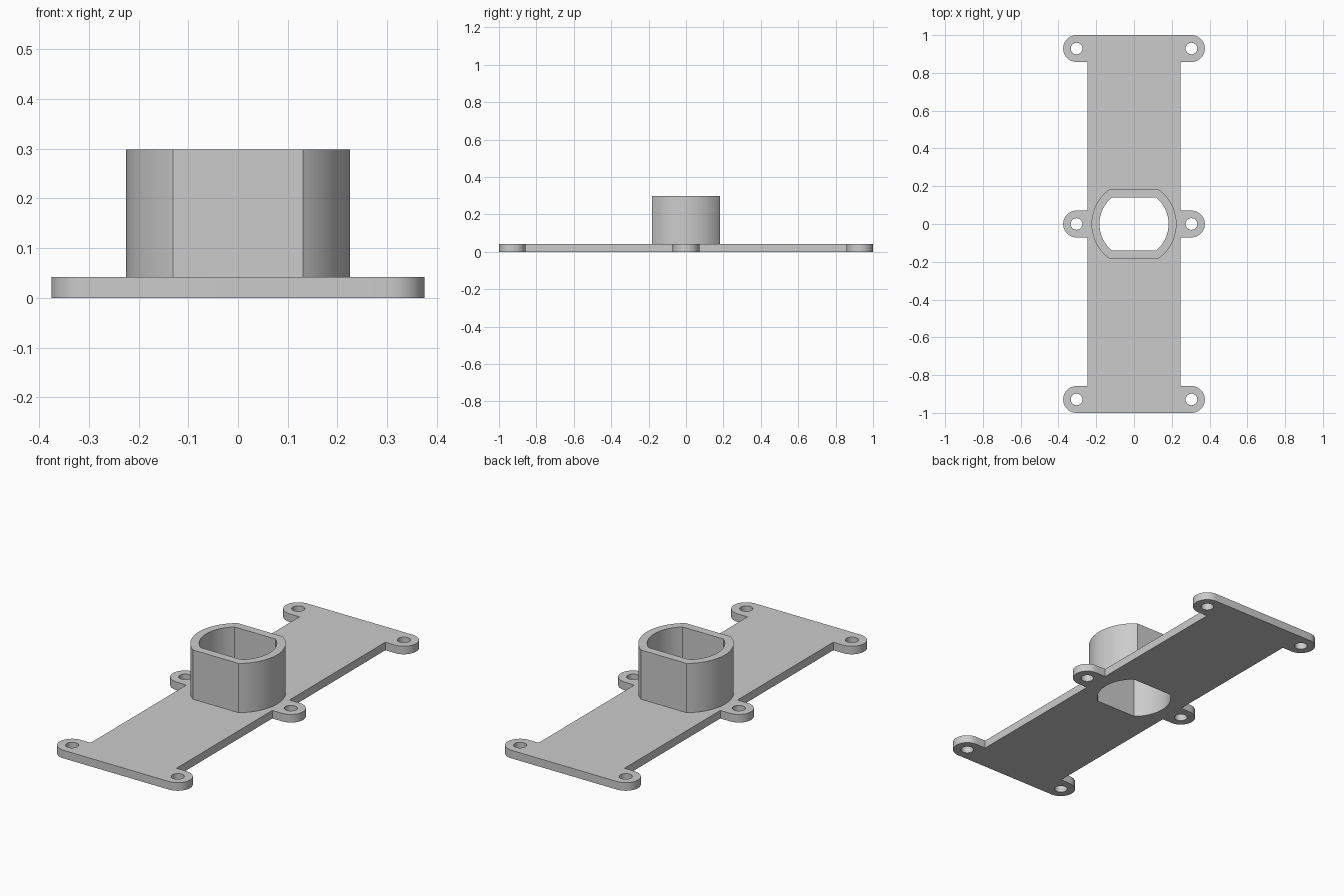
import bpy, bmesh
from math import cos, sin, radians, asin, degrees
from mathutils import Vector

old = bpy.data.objects.get("Cube")
if old:
    bpy.data.objects.remove(old, do_unlink=True)

PLATE_TOP, COLLAR_TOP = 0.042, 0.298
HALF_WIDTH, TAB_X, TAB_Y, TAB_R, HOLE_R = 0.247, 0.304, 0.929, 0.071, 0.031

grey = bpy.data.materials.new("light grey")
grey.use_nodes = True
colour = (0.6, 0.6, 0.6, 1)
grey.diffuse_color = colour
grey.node_tree.nodes["Principled BSDF"].inputs["Base Color"].default_value = colour


def arc(x, y, r, start, end, steps):
    angles = [radians(start + (end - start) * i / steps) for i in range(steps + 1)]
    return [(x + r * cos(a), y + r * sin(a)) for a in angles]


def both_sides(half):
    """Complete an outline by turning its right half around the centre."""
    return half + [(-x, -y) for x, y in half]


def flat_sided_circle(r, flat_y):
    a = degrees(asin(flat_y / r))
    return both_sides(arc(0, 0, r, -a, a, 32))


def extruded_part(name, loops, bottom, top):
    """Fill outline and hole loops, then raise them to a solid."""
    bm = bmesh.new()
    for loop in loops:
        verts = [bm.verts.new((x, y, bottom)) for x, y in loop]
        for i, v in enumerate(verts):
            bm.edges.new((verts[i - 1], v))
    bmesh.ops.triangle_fill(bm, edges=bm.edges[:], use_beauty=True, use_dissolve=False)
    raised = bmesh.ops.extrude_face_region(bm, geom=bm.faces[:], use_keep_orig=True)
    moved = [g for g in raised["geom"] if isinstance(g, bmesh.types.BMVert)]
    bmesh.ops.translate(bm, verts=moved, vec=Vector((0, 0, top - bottom)))
    bmesh.ops.recalc_face_normals(bm, faces=bm.faces[:])
    mesh = bpy.data.meshes.new(name)
    bm.to_mesh(mesh)
    bm.free()
    mesh.materials.append(grey)
    obj = bpy.data.objects.new(name, mesh)
    bpy.context.collection.objects.link(obj)
    bpy.ops.object.select_all(action='DESELECT')
    obj.select_set(True)
    bpy.context.view_layer.objects.active = obj
    bpy.ops.object.shade_smooth_by_angle(angle=radians(25))
    return obj


# Plate outline with three rounded mounting tabs per side
rows = (-TAB_Y, 0, TAB_Y)
side = []
for y in rows:
    if y > -TAB_Y:
        side.append((HALF_WIDTH, y - TAB_R))
    side += arc(TAB_X, y, TAB_R, -90, 90, 20)
    if y < TAB_Y:
        side.append((HALF_WIDTH, y + TAB_R))

# Screw holes and the flat-sided bore
screw_holes = [arc(x, y, HOLE_R, 0, 345, 23) for x in (-TAB_X, TAB_X) for y in rows]
bore = flat_sided_circle(0.183, 0.14)
extruded_part("mounting_plate", [both_sides(side), bore] + screw_holes, 0, PLATE_TOP)

# Hollow collar standing on the plate
extruded_part("collar", [flat_sided_circle(0.225, 0.183), bore], PLATE_TOP, COLLAR_TOP)
